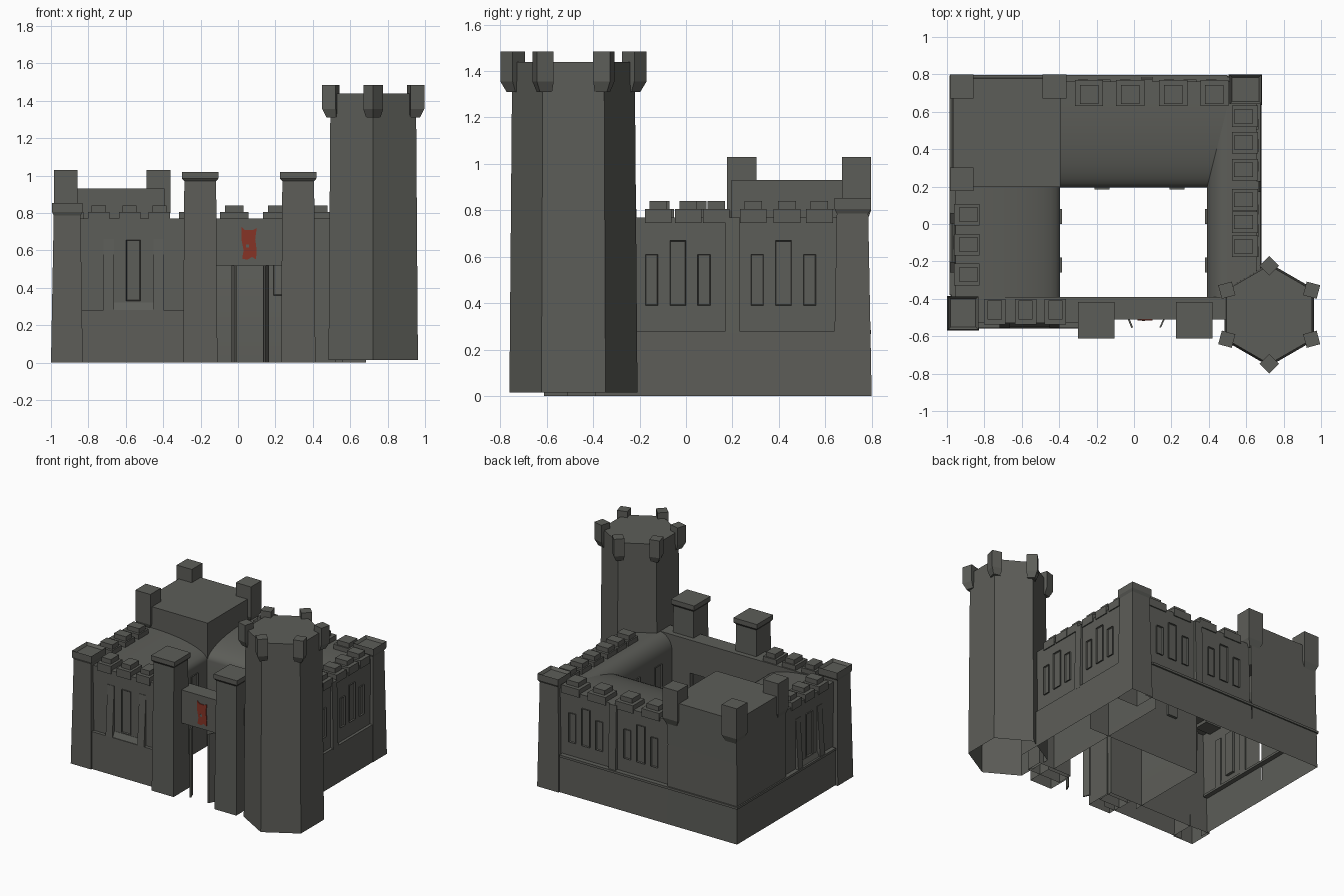
import bpy, bmesh, math

if "Cube" in bpy.data.objects:
    bpy.data.objects.remove(bpy.data.objects["Cube"])


def material(name, rgb):
    m = bpy.data.materials.new(name)
    m.diffuse_color = (*rgb, 1)
    m.use_nodes = True
    m.node_tree.nodes["Principled BSDF"].inputs["Base Color"].default_value = m.diffuse_color
    return m


STONE = material("dark_stone", (0.108, 0.110, 0.098))
RED = material("banner_red", (0.24, 0.033, 0.019))


def stack(name, rings, top=True, bottom=True, closed=True, mat=STONE, inset=None, smooth=False):
    """Skin rings of points; optionally cap ends and inset the last cap (width, depth)."""
    bm = bmesh.new()
    vs = [[bm.verts.new(p) for p in r] for r in rings]
    n = len(rings[0])
    for a, b in zip(vs, vs[1:]):
        for i in range(n if closed else n - 1):
            j = (i + 1) % n
            bm.faces.new((a[i], a[j], b[j], b[i]))
    if bottom:
        bm.faces.new(vs[0][::-1])
    cap = bm.faces.new(vs[-1]) if top else None
    bmesh.ops.recalc_face_normals(bm, faces=bm.faces[:])
    if cap and inset:
        bmesh.ops.inset_individual(bm, faces=[cap], thickness=inset[0], depth=-inset[1])
    me = bpy.data.meshes.new(name)
    bm.to_mesh(me)
    bm.free()
    me.materials.append(mat)
    ob = bpy.data.objects.new(name, me)
    bpy.context.collection.objects.link(ob)
    if smooth:
        bpy.ops.object.select_all(action='DESELECT')
        ob.select_set(True)
        bpy.context.view_layer.objects.active = ob
        bpy.ops.object.shade_smooth_by_angle(angle=math.radians(30))
    return ob


def rect(x0, x1, y0, y1, z):
    return [(x0, y0, z), (x1, y0, z), (x1, y1, z), (x0, y1, z)]


def sq(cx, cy, h, z):
    return rect(cx - h, cx + h, cy - h, cy + h, z)


def ngon(cx, cy, r, n, z, rot):
    return [(cx + r * math.cos(rot + 2 * math.pi * i / n),
             cy + r * math.sin(rot + 2 * math.pi * i / n), z) for i in range(n)]


# Wall coordinates: u along the wall, d outward distance, z up
SIDES = {'south': lambda u, d, z: (u, -d, z), 'north': lambda u, d, z: (u, d, z),
         'east': lambda u, d, z: (d, u, z), 'west': lambda u, d, z: (-d, u, z)}


def block(name, side, u0, u1, d0, d1, z0, z1, d1_top=None, inset=None, mat=STONE):
    """Box on a wall; its outward face may lean back or be inset."""
    P = SIDES[side]
    dt = d1 if d1_top is None else d1_top
    back = [P(u0, d0, z0), P(u1, d0, z0), P(u1, d0, z1), P(u0, d0, z1)]
    front = [P(u0, d1, z0), P(u1, d1, z0), P(u1, dt, z1), P(u0, dt, z1)]
    return stack(name, [back, front], inset=inset, mat=mat)


def window(side, u, d, z0, z1, w=0.055):
    block(side + "_window", side, u - w / 2, u + w / 2, d - 0.02, d + 0.01, z0, z1,
          inset=(0.011, 0.022))


def merlon(side, u, d, w=0.14):
    block(side + "_merlon_base", side, u - w / 2, u + w / 2, d - 0.13, d + 0.008, 0.745, 0.805)
    block(side + "_merlon_top", side, u - w * 0.33, u + w * 0.33, d - 0.12, d - 0.02, 0.805, 0.84)


def wall_range(side, u0, u1, outer, panel, walk, inner, drop):
    """Hollow range: plinth, recessed panel, walkway, curved roof, courtyard wall."""
    prof = [(outer, 0), (outer - 0.005, 0.28), (panel, 0.28), (panel, 0.77), (walk, 0.77)]
    if drop:
        for i in range(1, 11):
            a = math.pi / 2 * i / 10
            prof.append((walk + (inner - walk) * math.sin(a), 0.77 - drop * (1 - math.cos(a))))
    else:
        prof.append((inner, 0.77))
    prof.append((inner, 0))
    P = SIDES[side]
    stack(side + "_range", [[P(u, d, z) for d, z in prof] for u in (u0, u1)],
          top=False, bottom=False, closed=False, smooth=bool(drop))


# Ranges around the courtyard
wall_range('west', -0.45, 0.2, 0.98, 0.955, 0.85, 0.395, 0.12)
wall_range('north', -0.395, 0.56, 0.79, 0.762, 0.63, 0.195, 0.12)
wall_range('east', -0.39, 0.7, 0.682, 0.655, 0.50, 0.39, 0.12)
wall_range('south', -0.9, -0.2, 0.56, 0.53, 0.5, 0.39, 0)

# Windows: outer walls
for c in (-0.035, 0.42):
    window('east', c, 0.655, 0.39, 0.67, 0.07)
    for s in (-0.113, 0.113):
        window('east', c + s, 0.655, 0.39, 0.61)
for c in (-0.16, 0.30):
    window('north', c, 0.762, 0.39, 0.67, 0.07)
    for s in (-0.113, 0.113):
        window('north', c + s, 0.762, 0.39, 0.61)
window('south', -0.56, 0.53, 0.33, 0.655, 0.075)
window('west', -0.10, 0.955, 0.33, 0.655, 0.075)

# Windows: courtyard walls
for u in (-0.17, 0.23):
    window('south', u, -0.195, 0.36, 0.6, 0.08)
for u in (-0.22, 0.04):
    window('east', u, -0.395, 0.36, 0.6, 0.08)
    window('west', u, -0.39, 0.36, 0.6, 0.08)

# Leaning buttresses and the pilasters between panels
for side, us, d in (('south', (-0.69, -0.425), 0.53), ('west', (-0.23, 0.03), 0.955)):
    for u in us:
        block(side + "_buttress", side, u - 0.028, u + 0.028, d - 0.01, d + 0.026, 0.28, 0.66, d + 0.003)
    block(side + "_sill", side, us[0] + 0.02, us[1] - 0.02, d - 0.005, d + 0.024, 0.27, 0.32, d + 0.002)
block("east_pilaster", 'east', 0.17, 0.23, 0.64, 0.678, 0.27, 0.77, 0.668)
block("north_pilaster", 'north', 0.04, 0.10, 0.75, 0.786, 0.27, 0.77, 0.775)

# Merlons
for side, d, us in (('south', 0.53, (-0.745, -0.58, -0.42)),
                    ('west', 0.955, (-0.27, -0.11, 0.05)),
                    ('north', 0.762, (-0.24, -0.02, 0.21, 0.43)),
                    ('east', 0.655, (-0.12, 0.01, 0.13, 0.29, 0.435, 0.575))):
    for u in us:
        merlon(side, u, d, 0.15 if side == 'north' else 0.115)

# Ledge along the plinth top
block("north_ledge", 'north', -0.985, 0.5, 0.75, 0.797, 0.268, 0.285)
block("west_ledge", 'west', -0.38, 0.795, 0.94, 0.987, 0.268, 0.285)

# Keep: outer skin, upper block and three corner turrets
stack("keep_outer_wall", [[(-0.395, 0.79 - t, z), (-0.98 + t, 0.79 - t, z), (-0.98 + t, 0.2, z)]
                          for z, t in ((0, 0), (0.28, 0.003), (0.6, 0.008))],
      top=False, bottom=False, closed=False)
stack("keep_block", [rect(-0.972, -0.392, 0.197, 0.782, 0.6), rect(-0.968, -0.392, 0.197, 0.778, 0.93)],
      bottom=False)
for x, y in ((-0.92, 0.735), (-0.425, 0.735), (-0.92, 0.24)):
    stack("keep_turret", [sq(x, y, 0.04, 0.74), sq(x, y, 0.063, 0.80), sq(x, y, 0.063, 1.03)])

# Battered corner towers with rimmed caps
for name, x0, x1, y0, y1 in (("southwest", -1.0, -0.83, -0.57, -0.385),
                             ("northeast", 0.505, 0.685, 0.635, 0.80)):
    stack(name + "_tower", [rect(x0, x1, y0, y1, 0),
                            rect(x0 + 0.015, x1 - 0.012, y0 + 0.015, y1 - 0.015, 0.8)], bottom=False)
    stack(name + "_cap", [rect(x0 + 0.015, x1 - 0.012, y0 + 0.015, y1 - 0.015, 0.785),
                          rect(x0 + 0.006, x1 - 0.002, y0 + 0.006, y1 - 0.002, 0.805),
                          rect(x0 + 0.006, x1 - 0.002, y0 + 0.006, y1 - 0.002, 0.852)],
          inset=(0.02, 0.02))

# Gatehouse: twin towers, bridge wall and side walls
for x in (-0.202, 0.322):
    stack("gate_tower", [rect(x - 0.092, x + 0.092, -0.612, -0.42, 0),
                         rect(x - 0.085, x + 0.085, -0.6, -0.43, 0.97),
                         rect(x - 0.098, x + 0.098, -0.612, -0.418, 0.985),
                         rect(x - 0.098, x + 0.098, -0.612, -0.418, 1.02)], bottom=False)
for name, u0, u1, z0 in (("gate_wall_left", -0.3, -0.12, 0), ("gate_bridge", -0.12, 0.24, 0.52),
                         ("gate_wall_right", 0.24, 0.52, 0)):
    stack(name, [rect(u0, u1, -0.51, -0.39, z0), rect(u0, u1, -0.51, -0.39, 0.77)], bottom=z0 > 0)

# Open gate doors
for xa, xb in ((-0.035, -0.015), (0.157, 0.135)):
    foot = [(xa, -0.505), (xb, -0.555), (xb + 0.01, -0.553), (xa + 0.01, -0.503)]
    stack("gate_door", [[(x, y, z) for x, y in foot] for z in (0, 0.52)])

# Ragged banner over the gate
outline = [(0.02, 0.725), (0.038, 0.708), (0.08, 0.708), (0.1, 0.72), (0.092, 0.66), (0.1, 0.6),
           (0.096, 0.552), (0.075, 0.565), (0.05, 0.55), (0.022, 0.556), (0.03, 0.6), (0.02, 0.65)]
stack("gate_banner", [[(x, y, z) for x, z in outline] for y in (-0.508, -0.516)], mat=RED)
block("banner_stud", 'south', 0.043, 0.06, 0.51, 0.518, 0.615, 0.632)

# Great six-sided tower with six corner turrets
CX, CY = 0.723, -0.485
stack("great_tower", [ngon(CX, CY, 0.276, 6, 0.015, math.pi / 6),
                      ngon(CX, CY, 0.264, 6, 1.44, math.pi / 6)], bottom=False)
for i in range(6):
    a = math.pi / 6 + i * math.pi / 3
    x, y = CX + 0.262 * math.cos(a), CY + 0.262 * math.sin(a)
    xi, yi = CX + 0.25 * math.cos(a), CY + 0.25 * math.sin(a)
    stack("great_tower_turret", [ngon(xi, yi, 0.038, 4, 1.31, a), ngon(x, y, 0.053, 4, 1.355, a),
                                 ngon(x, y, 0.053, 4, 1.485, a)])
